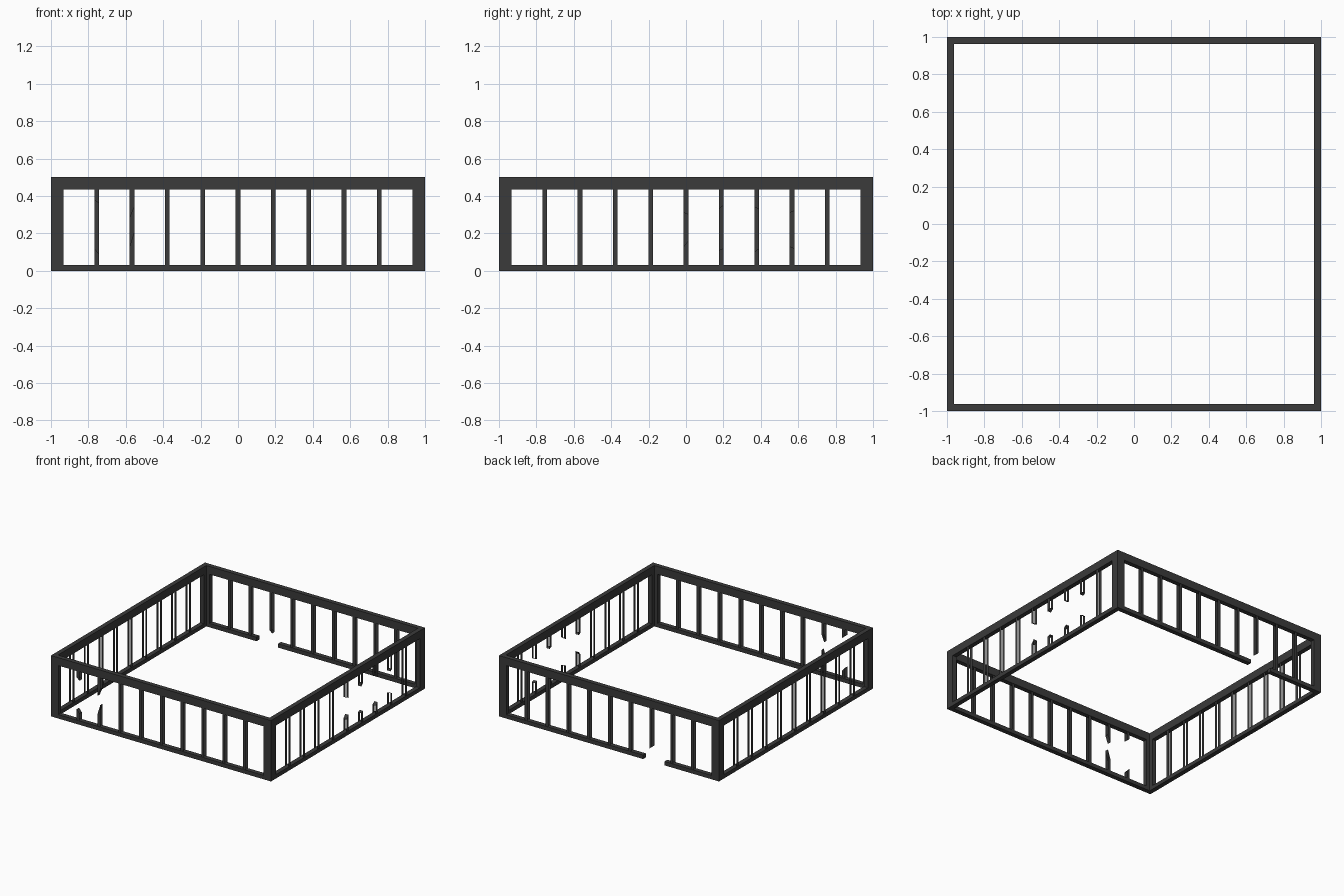
import bpy, bmesh
from mathutils import Vector

if "Cube" in bpy.data.objects:
    bpy.data.objects.remove(bpy.data.objects["Cube"])

H, T = 0.5, 0.0375          # railing height, frame thickness
POST, TOP, BOT = 0.067, 0.065, 0.032
STEP, BW, BD = 0.189, 0.025, 0.03   # baluster spacing, width, depth

mat = bpy.data.materials.new("dark grey iron")
mat.diffuse_color = (0.043, 0.043, 0.043, 1)
mat.use_nodes = True
mat.node_tree.nodes["Principled BSDF"].inputs["Base Color"].default_value = mat.diffuse_color

# u runs along the wall, d is distance outward from the centre
WALLS = {
    "front": lambda u, d, z: Vector((u, -d, z)),
    "back": lambda u, d, z: Vector((u, d, z)),
    "right": lambda u, d, z: Vector((d, u, z)),
    "left": lambda u, d, z: Vector((-d, u, z)),
}

# broken balusters: index -> (lower stub left/right heights, upper stub left/right heights)
BROKEN = {
    "front": {-4: ((0.12, 0.09), (0.38, 0.36)), -3: ((0.13, 0.21), (0.28, 0.34))},
    "right": {0: ((0.13, 0.16), (0.31, 0.30)), 1: ((0.11, 0.12), (0.33, 0.35)),
              2: ((0.10, 0.12), (0.34, 0.33)), 3: ((0.13, 0.12), (0.31, 0.32))},
    "back": {-2: (None, (0.12, 0.10))},
    "left": {},
}
RAIL_GAP = {"back": (-0.505, -0.31)}


def add_face(bm, pts, want):
    f = bm.faces.new([bm.verts.new(p) for p in pts])
    f.normal_update()
    if f.normal.dot(want) < 0:
        f.normal_flip()


def finish(bm, name):
    me = bpy.data.meshes.new(name)
    bm.to_mesh(me)
    bm.free()
    me.materials.append(mat)
    ob = bpy.data.objects.new(name, me)
    bpy.context.collection.objects.link(ob)


def box(bm, P, u0, u1, d0, d1, z0, z1):
    a, b = P(u0, d0, z0), P(u1, d1, z1)
    r = bmesh.ops.create_cube(bm, size=1)["verts"]
    for v in r:
        v.co = Vector([(a[i] + b[i]) / 2 + v.co[i] * abs(b[i] - a[i]) for i in range(3)])


def bar(bm, P, u, low, high, cap=0):
    """Open-sided baluster: outer and inner plates, with a cap on a broken end."""
    u0, u1, mid = u - BW / 2, u + BW / 2, 1 - T / 2
    out = P(0, 1, 0)
    d0, d1 = mid - BD / 2, mid + BD / 2
    for d, s in ((d0, -1), (d1, 1)):
        add_face(bm, [P(u0, d, low[0]), P(u1, d, low[1]),
                      P(u1, d, high[1]), P(u0, d, high[0])], out * s)
    if cap:
        z = high if cap > 0 else low
        add_face(bm, [P(u0, d0, z[0]), P(u1, d0, z[1]),
                      P(u1, d1, z[1]), P(u0, d1, z[0])], Vector((0, 0, cap)))


for side, P in WALLS.items():
    # frame: top rail, end posts and bottom rail; side walls fit between front and back
    e = 1 if side in ("front", "back") else 1 - T
    p = 1 - POST
    bm = bmesh.new()
    box(bm, P, -e, e, 1 - T, 1, H - TOP, H)
    finish(bm, side + "_top_rail")
    bm = bmesh.new()
    for s in (-1, 1):
        box(bm, P, s * p, s * e, 1 - T, 1, 0, H - TOP)
    finish(bm, side + "_posts")
    bm = bmesh.new()
    g = RAIL_GAP.get(side)
    for u0, u1 in ([(-p, g[0]), (g[1], p)] if g else [(-p, p)]):
        box(bm, P, u0, u1, 1 - T, 1, 0, BOT)
    finish(bm, side + "_bottom_rail")

    # balusters, whole or snapped
    bm = bmesh.new()
    zb, zt = (BOT, BOT), (H - TOP, H - TOP)
    for i in range(-4, 5):
        if i in BROKEN[side]:
            low, high = BROKEN[side][i]
            if low:
                bar(bm, P, i * STEP, zb, low, 1)
            bar(bm, P, i * STEP, high, zt, -1)
        else:
            bar(bm, P, i * STEP, zb, zt)
    finish(bm, side + "_balusters")
